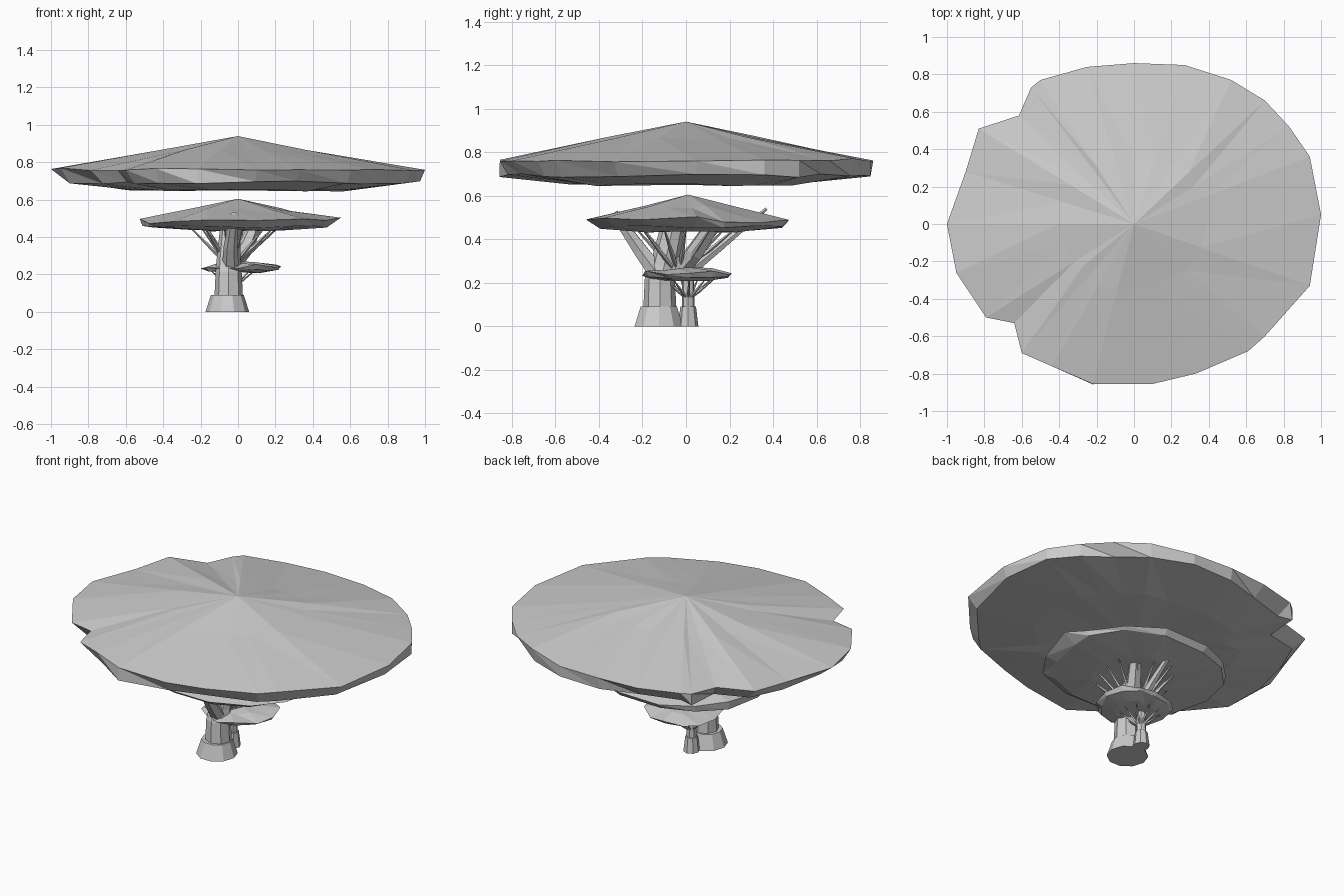
import bpy, bmesh, math, random
from mathutils import Vector

if "Cube" in bpy.data.objects:
    bpy.data.objects.remove(bpy.data.objects["Cube"])

random.seed(4)
grey = bpy.data.materials.new("plain_grey")
grey.diffuse_color = (0.6, 0.6, 0.6, 1)
grey.use_nodes = True
grey.node_tree.nodes["Principled BSDF"].inputs["Base Color"].default_value = grey.diffuse_color


def finish(name, bm):
    bmesh.ops.recalc_face_normals(bm, faces=bm.faces)
    me = bpy.data.meshes.new(name)
    bm.to_mesh(me)
    bm.free()
    me.materials.append(grey)
    ob = bpy.data.objects.new(name, me)
    bpy.context.collection.objects.link(ob)
    return ob


def canopy(name, outline, centre, apex, rings, bottom, wobble):
    """Faceted umbrella of leaves: rings are (scale, z, height jitter)."""
    bm = bmesh.new()
    cx, cy = centre
    n = len(outline)
    loops = []
    for scale, z, jit in rings:
        loop = []
        for x, y in outline:
            s = scale * (1 + (random.uniform(-wobble, wobble) if scale < 0.99 else 0))
            loop.append(bm.verts.new((cx + x * s, cy + y * s, z + random.uniform(-jit, jit))))
        loops.append(loop)
    top = bm.verts.new((cx, cy, apex))
    low = bm.verts.new((cx, cy, bottom))
    for i in range(n):
        j = (i + 1) % n
        bm.faces.new((top, loops[0][i], loops[0][j]))
        bm.faces.new((low, loops[-1][j], loops[-1][i]))
        for a, b in zip(loops, loops[1:]):
            bm.faces.new((a[i], b[i], b[j]))
            bm.faces.new((a[i], b[j], a[j]))
    return finish(name, bm)


def limb(name, points, sides=8):
    """Tapered faceted tube through (x, y, z, radius) points."""
    bm = bmesh.new()
    rows = []
    for k, p in enumerate(points):
        a = Vector(points[max(k - 1, 0)][:3])
        b = Vector(points[min(k + 1, len(points) - 1)][:3])
        if k == 0 and p[2] == 0:      # keep feet flat on the ground
            b = a + Vector((0, 0, 1))
        q = Vector((0, 0, 1)).rotation_difference((b - a).normalized())
        rows.append([bm.verts.new(Vector(p[:3]) + q @ Vector((
            p[3] * math.cos(math.tau * i / sides),
            p[3] * math.sin(math.tau * i / sides), 0))) for i in range(sides)])
    for a, b in zip(rows, rows[1:]):
        for i in range(sides):
            j = (i + 1) % sides
            bm.faces.new((a[i], a[j], b[j], b[i]))
    bm.faces.new(rows[0][::-1])
    bm.faces.new(rows[-1])
    return finish(name, bm)


def ragged(n, rx, ry, amount):
    """Uneven oval outline."""
    pts = []
    for i in range(n):
        a = math.tau * (i + random.uniform(-0.2, 0.2)) / n
        r = 1 - random.uniform(0, amount)
        pts.append((rx * r * math.cos(a), ry * r * math.sin(a)))
    return pts


# Large top canopy with the two notches on its left side
crown = [(1, .05), (.94, .36), (.83, .52), (.70, .66), (.52, .77), (.27, .85), (.0, .86),
         (-.25, .84), (-.5, .77), (-.55, .73), (-.615, .58), (-.83, .51), (-.90, .28),
         (-1, 0), (-.95, -.26), (-.79, -.50), (-.64, -.53), (-.60, -.69), (-.44, -.76),
         (-.22, -.855), (.1, -.855), (.33, -.80), (.61, -.68), (.70, -.60), (.94, -.33)]
canopy("top_canopy", crown, (0, 0), 0.94,
       [(.4, .865, .008), (1, .763, .008), (.955, .692, .008), (.6, .65, .006)], .65, .05)

# Middle canopy
canopy("middle_canopy", ragged(14, .56, .51, .07), (0, .01), .605,
       [(.45, .55, .006), (1, .49, .018), (.92, .455, .008), (.45, .435, .005)], .437, .08)

# Small lower canopy
canopy("lower_canopy", ragged(12, .235, .22, .1), (.01, .01), .272,
       [(.5, .262, .006), (1, .243, .012), (.88, .222, .008), (.5, .212, .004)], .213, .08)

# Main trunk with flared foot, leaning back toward the middle canopy
limb("main_trunk_foot", [(-.057, -.125, 0, .117), (-.057, -.125, .09, .088)], 10)
limb("main_trunk", [(-.05, -.12, .08, .076), (-.05, -.12, .21, .07),
                    (-.05, -.10, .28, .064), (-.04, -.06, .46, .055)])

# Thin second trunk behind it
limb("second_trunk_foot", [(-.045, .01, 0, .047), (-.045, .01, .09, .036)], 8)
limb("second_trunk", [(-.045, .01, .08, .029), (-.04, .01, .22, .028), (-.02, .02, .30, .03)], 7)

# Thick branches into the middle canopy
limb("front_branch", [(-.04, -.13, .24, .045), (-.04, -.21, .35, .037), (-.02, -.33, .52, .022)], 6)
limb("back_branch", [(-.03, -.04, .25, .045), (.04, .04, .34, .044), (.09, .12, .46, .035)], 6)
limb("rear_branch", [(-.02, .01, .25, .03), (-.02, .16, .37, .022), (-.03, .37, .54, .008)], 6)

# Fan of thin upper twigs
for i in range(14):
    a = math.tau * i / 14
    r = random.uniform(.17, .27)
    dx, dy = r * math.cos(a), r * math.sin(a)
    limb("upper_twig_%d" % (i + 1),
         [(-.035, -.03, .23, .006), (-.03 + dx * .4, -.02 + dy * .4, .32, .011),
          (-.02 + dx, dy, .45, .003)], 4)

# Short low twigs on the thin trunk
for i in range(9):
    a = math.tau * i / 9
    dx, dy = .12 * math.cos(a), .12 * math.sin(a)
    limb("lower_twig_%d" % (i + 1),
         [(-.04, .01, .12, .004), (-.035 + dx * .4, .012 + dy * .4, .16, .007),
          (-.03 + dx, .015 + dy, .22, .002)], 4)
